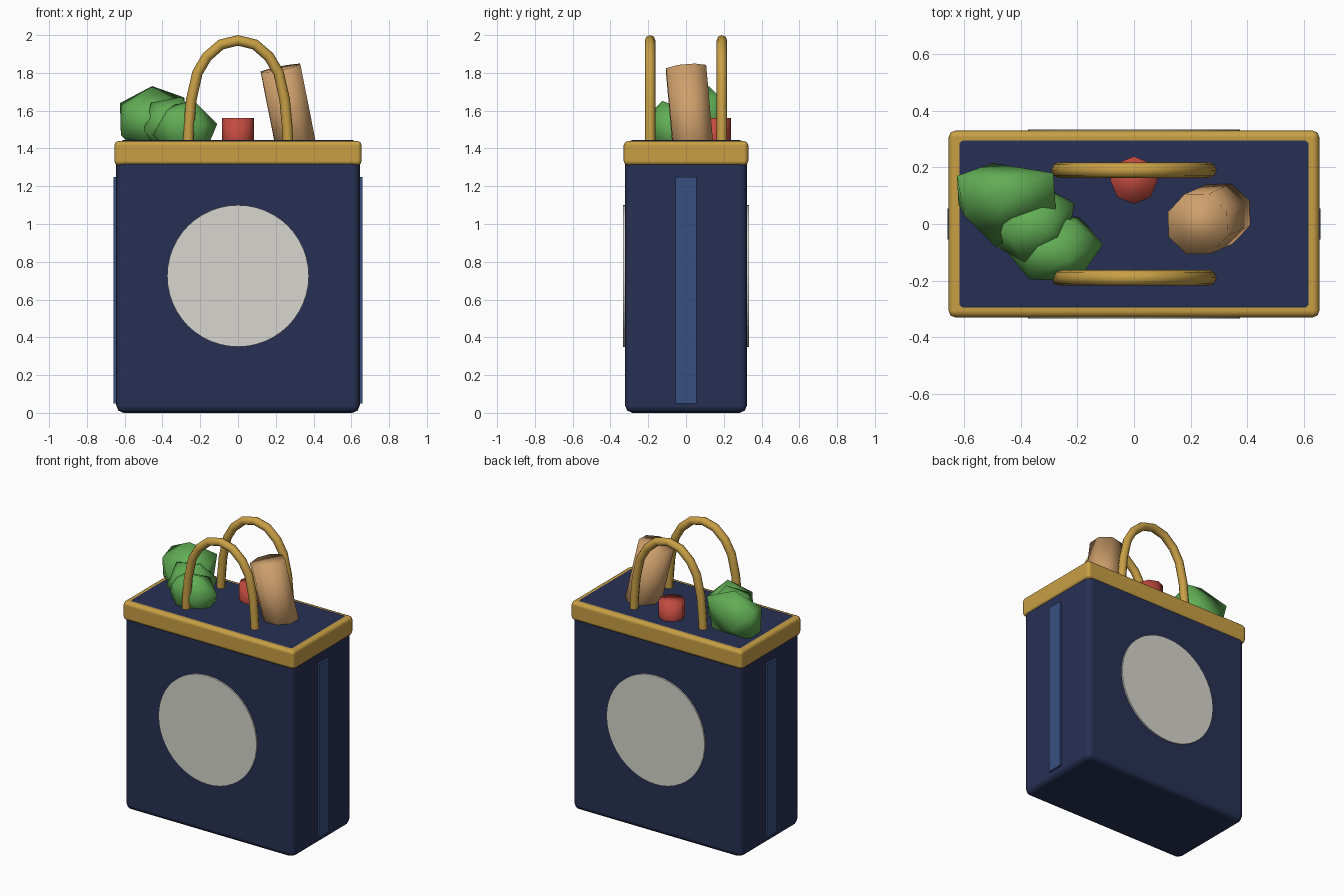
import bpy, bmesh, math
from mathutils import Vector

if "Cube" in bpy.data.objects:
    bpy.data.objects.remove(bpy.data.objects["Cube"])


def material(name, rgb):
    m = bpy.data.materials.new(name)
    m.diffuse_color = (*rgb, 1)
    m.use_nodes = True
    m.node_tree.nodes["Principled BSDF"].inputs["Base Color"].default_value = m.diffuse_color
    return m


NAVY = material("navy fabric", (0.02, 0.03, 0.088))
GOLD = material("gold trim", (0.58, 0.35, 0.06))
BLUE = material("blue strip", (0.04, 0.08, 0.22))
WHITE = material("off white", (0.68, 0.67, 0.62))
GREEN = material("leaf green", (0.12, 0.42, 0.09))
BROWN = material("bread brown", (0.62, 0.35, 0.15))
RED = material("tin red", (0.55, 0.07, 0.05))


def finish(name, mat, smooth=True):
    ob = bpy.context.object
    ob.name = name
    ob.data.materials.append(mat)
    if smooth:
        bpy.ops.object.shade_smooth()
    return ob


def box(name, mat, half, z0, z1, center=(0, 0), bevel=0.0):
    bpy.ops.mesh.primitive_cube_add(size=2, location=(*center, (z0 + z1) / 2))
    ob = bpy.context.object
    ob.scale = (half[0], half[1], (z1 - z0) / 2)
    bpy.ops.object.transform_apply(location=False, rotation=False, scale=True)
    if bevel:
        mod = ob.modifiers.new("bevel", 'BEVEL')
        mod.width, mod.segments, mod.harden_normals = bevel, 2, True
    return finish(name, mat, bevel > 0)


def rod(name, mat, a, b, radius, sides, smooth=True):
    a, b = Vector(a), Vector(b)
    d = b - a
    bpy.ops.mesh.primitive_cylinder_add(
        vertices=sides, radius=radius, depth=d.length, location=(a + b) / 2,
        rotation=d.to_track_quat('Z', 'Y').to_euler())
    return finish(name, mat, smooth)


# Bag body and rim
box("bag_body", NAVY, (0.645, 0.323), 0, 1.445, bevel=0.04)
box("bag_rim", GOLD, (0.655, 0.33), 1.31, 1.44, bevel=0.024)

# Side strips and round panels, one per side
for s, side in ((-1, "left"), (1, "right")):
    box("side_strip_" + side, BLUE, (0.01, 0.055), 0.05, 1.25, (s * 0.648, 0))
for s, side in ((-1, "front"), (1, "back")):
    rod("round_panel_" + side, WHITE, (0, s * 0.315, 0.725),
        (0, s * 0.333, 0.725), 0.375, 48, smooth=False)

# Arched handles
half_arch = [(0.265, 1.40), (0.26, 1.52), (0.247, 1.66), (0.215, 1.80),
             (0.165, 1.885), (0.09, 1.95)]
arch = [(-x, z) for x, z in half_arch] + [(0, 1.972)] + half_arch[::-1]
for y, side in ((-0.19, "front"), (0.19, "back")):
    cu = bpy.data.curves.new("handle", 'CURVE')
    cu.dimensions = '3D'
    cu.bevel_depth, cu.bevel_resolution, cu.use_fill_caps = 0.028, 2, True
    sp = cu.splines.new('POLY')
    sp.points.add(len(arch) - 1)
    for p, (x, z) in zip(sp.points, arch):
        p.co = (x, y, z, 1)
    ob = bpy.data.objects.new("handle_" + side, cu)
    bpy.context.collection.objects.link(ob)
    bpy.context.view_layer.objects.active = ob
    bpy.ops.object.select_all(action='DESELECT')
    ob.select_set(True)
    bpy.ops.object.convert(target='MESH')
    finish("handle_" + side, GOLD)

# Bread loaf and tin
rod("bread_loaf", BROWN, (0.325, 0.045, 1.32), (0.225, 0.0, 1.825), 0.115, 8)
rod("red_tin", RED, (0, 0.155, 1.36), (0, 0.155, 1.56), 0.084, 8)

# Leafy greens: one large crumpled leaf and two smaller ones
leaf = [(-0.455, 0.12, 1.73), (-0.285, 0.18, 1.67), (-0.625, 0.17, 1.64),
        (-0.62, 0.07, 1.47), (-0.5, 0.215, 1.5), (-0.3, 0.14, 1.43),
        (-0.275, 0.03, 1.6), (-0.49, -0.08, 1.56), (-0.6, 0.03, 1.62),
        (-0.45, 0.0, 1.42), (-0.58, 0.15, 1.43)]
me = bpy.data.meshes.new("leaf_large")
bm = bmesh.new()
for p in leaf:
    bm.verts.new(p)
bmesh.ops.convex_hull(bm, input=bm.verts)
bmesh.ops.recalc_face_normals(bm, faces=bm.faces)
bm.to_mesh(me)
bm.free()
ob = bpy.data.objects.new("leaf_large", me)
bpy.context.collection.objects.link(ob)
bpy.ops.object.select_all(action='DESELECT')
bpy.context.view_layer.objects.active = ob
ob.select_set(True)
finish("leaf_large", GREEN)

for name, loc, size, turn in (
        ("leaf_middle", (-0.355, 0.0, 1.525), (0.165, 0.14, 0.16), 0.6),
        ("leaf_small", (-0.28, -0.085, 1.50), (0.175, 0.135, 0.165), 0.2)):
    bpy.ops.mesh.primitive_ico_sphere_add(
        subdivisions=1, radius=1, location=loc, rotation=(0.3, 0.25, turn))
    bpy.context.object.scale = size
    finish(name, GREEN)
